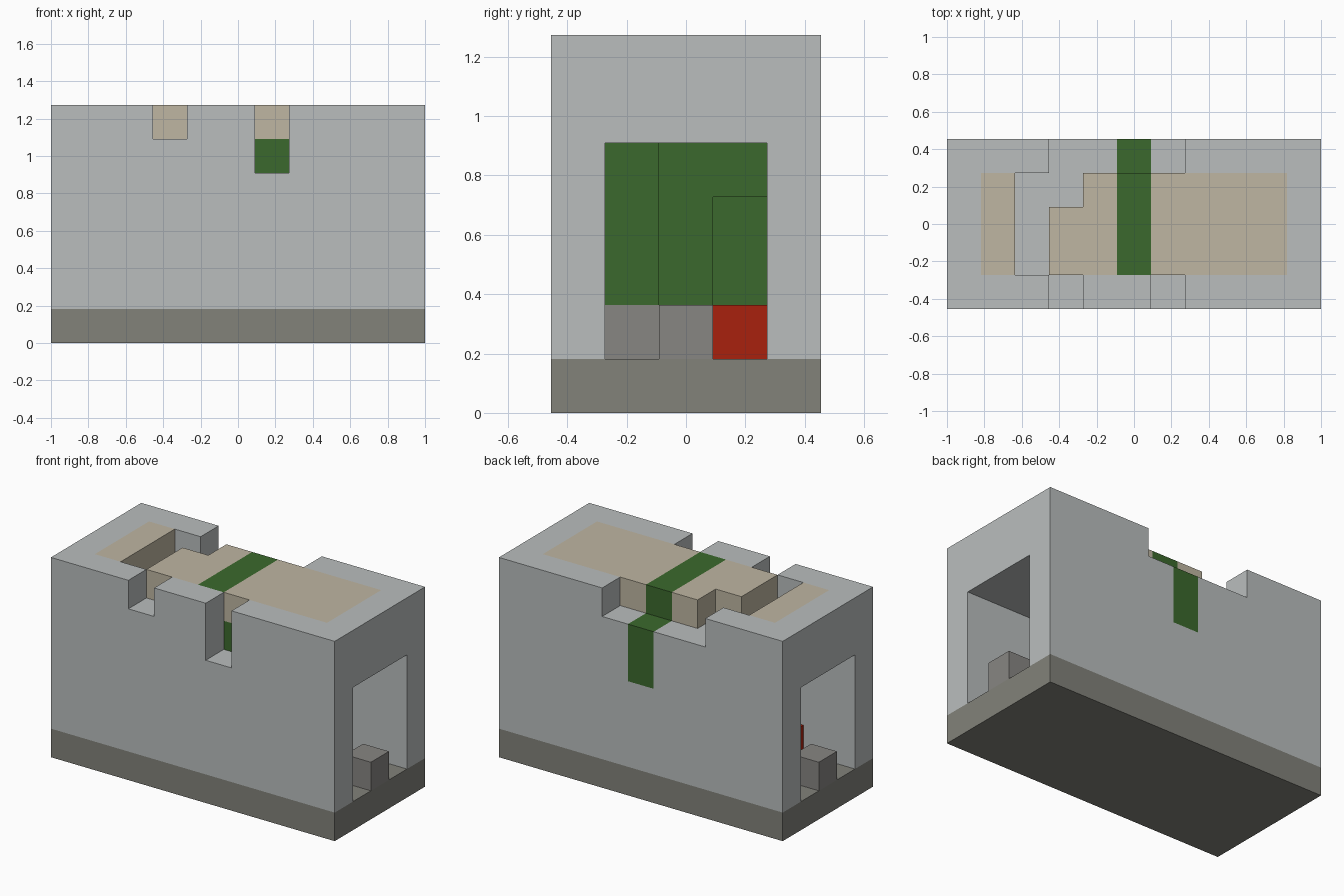
import bpy
import bmesh
from mathutils import Vector

cube = bpy.data.objects.get("Cube")
if cube:
    bpy.data.objects.remove(cube, do_unlink=True)

UNIT = 2 / 11                      # one block
CENTRE = Vector((5.5, 2.5, 0))     # block coordinates of the origin


def material(name, r, g, b):
    mat = bpy.data.materials.new(name)
    mat.use_nodes = True
    mat.diffuse_color = (r, g, b, 1)
    mat.node_tree.nodes["Principled BSDF"].inputs["Base Color"].default_value = (r, g, b, 1)
    return mat


WALL = material("pale grey wall", .49, .515, .515)
STONE = material("dark stone", .223, .223, .195)
STEP = material("step stone", .245, .238, .225)
SAND = material("sand", .52, .468, .36)
GREEN = material("leaf green", .044, .141, .026)
RED = material("red", .392, .015, .004)


def slab(name, mat, outline, low, high, axis="z"):
    """Extrude an outline, in blocks, along z (x, y outline) or y (x, z outline)."""
    def place(p, h):
        return (Vector((*p, h) if axis == "z" else (p[0], h, p[1])) - CENTRE) * UNIT
    bm = bmesh.new()
    face = bm.faces.new([bm.verts.new(place(p, low)) for p in outline])
    step = place((0, 0), high) - place((0, 0), low)
    top = bmesh.ops.extrude_face_region(bm, geom=[face])["geom"]
    bmesh.ops.translate(bm, vec=step, verts=[v for v in top if isinstance(v, bmesh.types.BMVert)])
    bmesh.ops.recalc_face_normals(bm, faces=bm.faces)
    mesh = bpy.data.meshes.new(name)
    bm.to_mesh(mesh)
    bm.free()
    mesh.materials.append(mat)
    obj = bpy.data.objects.new(name, mesh)
    bpy.context.collection.objects.link(obj)
    return obj


def block(name, mat, corner, size=(1, 1, 1)):
    (x, y, z), (w, d, h) = corner, size
    return slab(name, mat, [(x, y), (x + w, y), (x + w, y + d), (x, y + d)], z, z + h)


# Foundation
block("foundation", STONE, (0, 0, 0), (11, 5, 1))

# Long walls with notched tops
slab("front_wall", WALL, [(0, 1), (11, 1), (11, 7), (7, 7), (7, 5), (6, 5), (6, 7),
                          (4, 7), (4, 6), (3, 6), (3, 7), (0, 7)], 0, 1, "y")
slab("back_wall", WALL, [(0, 1), (11, 1), (11, 7), (7, 7), (7, 6), (6, 6), (6, 4),
                         (5, 4), (5, 6), (3, 6), (3, 7), (0, 7)], 4, 5, "y")

# Doorway lintels and doorsteps at both ends
for side, x in (("right", 0), ("left", 10)):
    block(side + "_lintel", WALL, (x, 1, 5), (1, 3, 2))
    block(side + "_doorstep", STEP, (x, 2, 1))

# Ceiling, open where the front green block sits
slab("ceiling", WALL, [(1, 1), (6, 1), (6, 2), (7, 2), (7, 1), (10, 1), (10, 4), (1, 4)], 5, 6)
block("front_green_block", GREEN, (6, 1, 5))

# Roof deck and the green stripe running over it and down the back
block("right_roof_deck", SAND, (1, 1, 6), (1, 3, 1))
slab("middle_roof_deck", SAND, [(3, 1), (5, 1), (5, 4), (4, 4), (4, 3), (3, 3)], 6, 7)
block("left_roof_deck", SAND, (6, 1, 6), (4, 3, 1))
block("roof_stripe", GREEN, (5, 1, 6), (1, 3, 1))
block("back_stripe", GREEN, (5, 4, 4), (1, 1, 2))

# Stepped green partition inside, on a stone sill
block("partition_front", GREEN, (6, 1, 2), (1, 1, 3))
block("partition_middle", GREEN, (5, 2, 1), (1, 1, 4))
block("partition_back", GREEN, (4, 3, 1), (1, 1, 3))
block("partition_back_top", GREEN, (5, 3, 4))
block("partition_sill", STEP, (6, 1, 1))

# Red blocks on the floor
block("right_red_block", RED, (2, 1, 1))
block("left_red_block", RED, (7, 3, 1))
